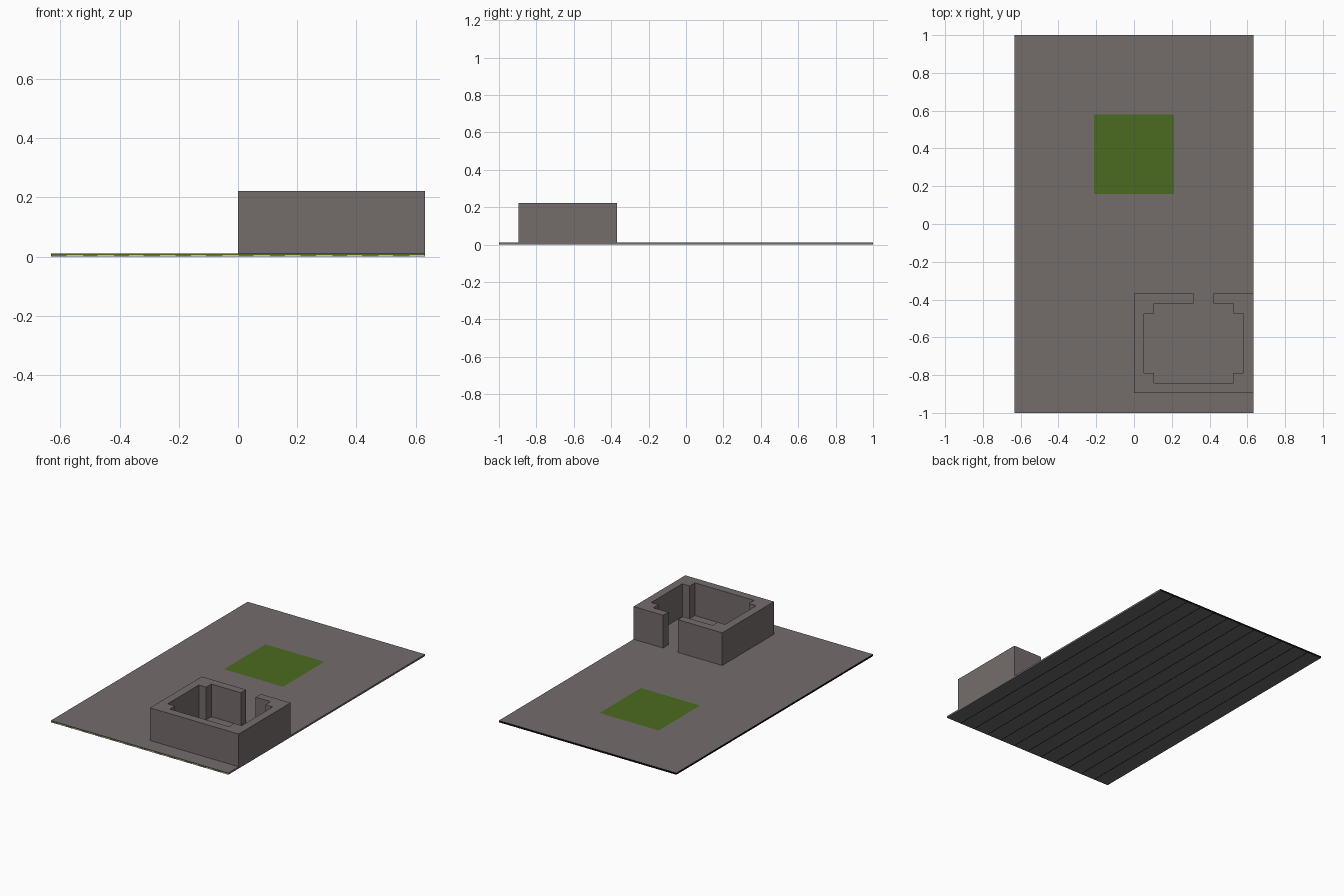
import bpy, bmesh
from mathutils import Vector

U = 2 / 38                       # one grid module
TOP = 0.0115                     # upper face of the ground
RIM = 0.0065                     # line dividing the rim into two bands
SEAM = 0.05                      # half width of a seam, in modules
HEIGHT = 4 * U

default = bpy.data.objects.get("Cube")
if default:
    bpy.data.objects.remove(default, do_unlink=True)


def material(name, rgb):
    m = bpy.data.materials.new(name)
    m.use_nodes = True
    m.diffuse_color = (*rgb, 1)
    m.node_tree.nodes["Principled BSDF"].inputs["Base Color"].default_value = (*rgb, 1)
    return m


stone = material("warm grey stone", (0.175, 0.153, 0.148))
grass = material("grass green", (0.071, 0.145, 0.014))
black = material("black edging", (0.004, 0.004, 0.004))
pale = material("pale grey", (0.6, 0.6, 0.57))
slate = material("dark grey slate", (0.145, 0.14, 0.138))
STONE, GRASS, BLACK, PALE, SLATE = range(5)


def prism(outline, z0, z1):
    """Extrude an outline given in grid modules."""
    bm = bmesh.new()
    face = bm.faces.new([bm.verts.new((x * U, y * U, z0)) for x, y in outline])
    top = bmesh.ops.extrude_face_region(bm, geom=[face])["geom"]
    bmesh.ops.translate(bm, vec=(0, 0, z1 - z0),
                        verts=[v for v in top if isinstance(v, bmesh.types.BMVert)])
    bmesh.ops.recalc_face_normals(bm, faces=bm.faces)
    return bm


def add_object(name, bm, mats):
    mesh = bpy.data.meshes.new(name)
    bm.to_mesh(mesh)
    bm.free()
    for m in mats:
        mesh.materials.append(m)
    bpy.context.collection.objects.link(bpy.data.objects.new(name, mesh))


def cut(bm, axis, position):
    normal = Vector((0, 0, 0))
    normal[axis] = 1
    bmesh.ops.bisect_plane(bm, geom=bm.verts[:] + bm.edges[:] + bm.faces[:],
                           plane_co=normal * position, plane_no=normal)


def ground_colour(face):
    """Lawn on top, seams below, banded front and side rim, black back and right rim."""
    n, c = face.normal, face.calc_center_median()
    x, y = c.x / U, c.y / U
    if n.z > 0.5:
        return GRASS if abs(x) < 4 and 3 < y < 11 else STONE
    if n.z < -0.5:
        return BLACK if abs(x - 2 * round(x / 2)) < SEAM else SLATE
    if n.y > 0.5 or n.x < -0.5:
        return BLACK
    if n.x > 0.5:
        return STONE
    if c.z > RIM:
        return GRASS
    return PALE if int(x + 12) % 2 else STONE


# Ground slab with a flush lawn, seamed underside and coloured rim
ground = prism([(-12, -19), (12, -19), (12, 19), (-12, 19)], 0, TOP)
cut(ground, 2, RIM)
for y in (3, 11):
    cut(ground, 1, y * U)
for x in range(-11, 12):
    if x % 2:
        cut(ground, 0, x * U)
    else:
        cut(ground, 0, (x - SEAM) * U)
        cut(ground, 0, (x + SEAM) * U)
for x in (-4, 4):
    cut(ground, 0, x * U)
for f in ground.faces:
    f.material_index = ground_colour(f)
add_object("ground", ground, [stone, grass, black, pale, slate])

# Roofless room with notched inner corners and a doorway in the back wall
outer = [(8, -7), (12, -7), (12, -17), (0, -17), (0, -7), (6, -7)]
inner_left = [(6, -8), (2, -8), (2, -9), (1, -9), (1, -15), (2, -15), (2, -16)]
inner_right = [(12 - x, y) for x, y in reversed(inner_left[1:])] + [(8, -8)]
add_object("room_walls", prism(outer + inner_left + inner_right, TOP, TOP + HEIGHT), [stone])
